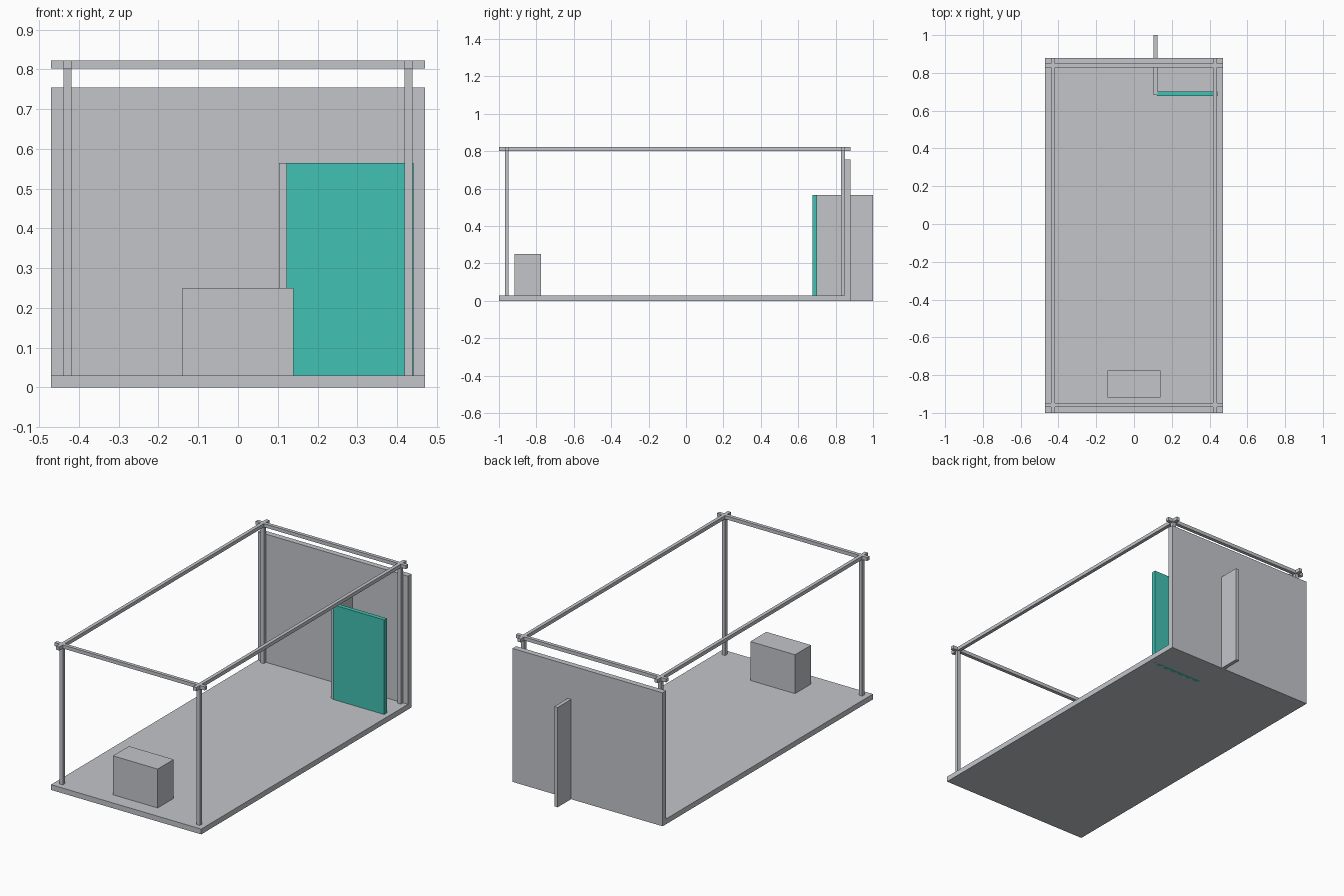
import bpy

cube = bpy.data.objects.get("Cube")
if cube:
    bpy.data.objects.remove(cube, do_unlink=True)


def make_material(name, rgb):
    mat = bpy.data.materials.new(name)
    mat.use_nodes = True
    mat.diffuse_color = (*rgb, 1)
    mat.node_tree.nodes["Principled BSDF"].inputs["Base Color"].default_value = (*rgb, 1)
    return mat


grey = make_material("light grey", (0.54, 0.56, 0.59))
teal = make_material("teal", (0.054, 0.533, 0.451))


def box(name, x, y, z, mat=grey):
    """Box spanning the given (low, high) ranges."""
    bpy.ops.mesh.primitive_cube_add(size=1)
    obj = bpy.context.object
    obj.name = name
    spans = (x, y, z)
    obj.location = [(a + b) / 2 for a, b in spans]
    obj.scale = [b - a for a, b in spans]
    bpy.ops.object.transform_apply(location=False, rotation=False, scale=True)
    obj.data.materials.append(mat)
    return obj


def around(centre, half=0.01):
    return (centre - half, centre + half)


WIDTH = (-0.47, 0.47)
LENGTH = (-1.0, 0.88)
TOP = 0.822
RAIL = (TOP - 0.02, TOP)
SIDES = {"right": -0.429, "left": 0.429}
ENDS = {"front": -0.958, "back": 0.839}

# Floor slab, back wall and counter block
box("floor", WIDTH, LENGTH, (0, 0.03))
box("back_wall", WIDTH, (0.848, 0.88), (0, 0.755))
box("counter", (-0.14, 0.14), (-0.918, -0.775), (0.01, 0.25))

# Partition running through the back wall, and the coloured panel beside it
box("partition", (0.103, 0.124), (0.684, 1.0), (0, 0.565))
box("panel", (0.122, 0.441), (0.677, 0.701), (0, 0.565), teal)

# Open frame: posts at the corners, crossing rails on top
for side, x in SIDES.items():
    box(f"{side}_rail", around(x), LENGTH, RAIL)
    for end, y in ENDS.items():
        box(f"{end}_{side}_post", around(x), around(y), (0.01, TOP))
for end, y in ENDS.items():
    box(f"{end}_rail", WIDTH, around(y), RAIL)
